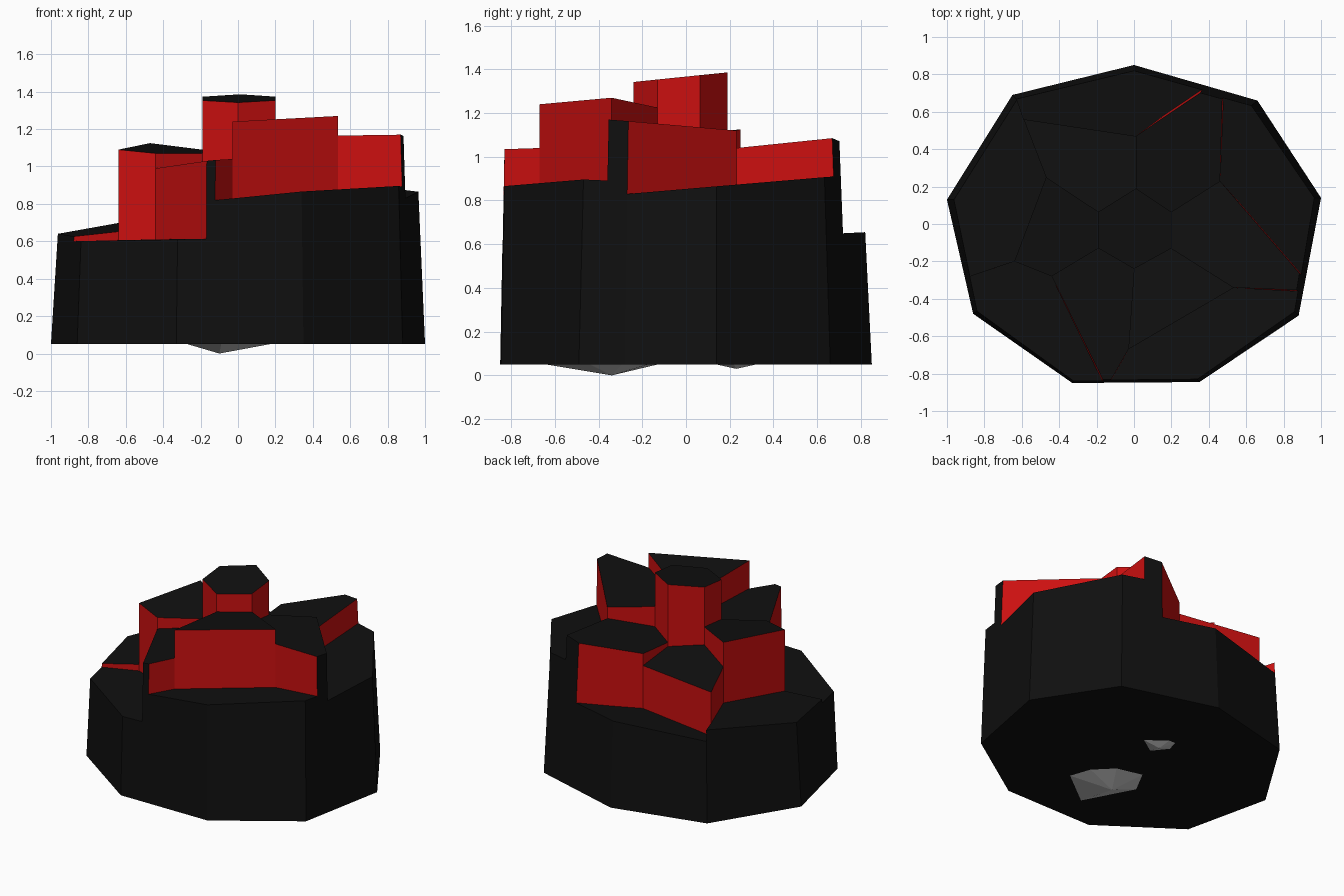
import bpy
import bmesh
from mathutils import Vector

if "Cube" in bpy.data.objects:
    bpy.data.objects.remove(bpy.data.objects["Cube"])

BASE_Z, RING_Z = 0.05, 0.85


def material(name, rgb):
    m = bpy.data.materials.new(name)
    m.diffuse_color = (*rgb, 1)
    m.use_nodes = True
    m.node_tree.nodes["Principled BSDF"].inputs["Base Color"].default_value = m.diffuse_color
    return m


black = material("black_shell", (0.005, 0.005, 0.005))
red = material("red_inside", (0.6, 0.005, 0.005))

# Nine-sided tapered outline: at the base and at RING_Z
low = [(0, .85), (.66, .66), (1, .14), (.88, -.49), (.35, -.845),
       (-.33, -.85), (-.86, -.48), (-1, .13), (-.65, .69)]
high = [(0, .81), (.63, .635), (.965, .14), (.86, -.47), (.34, -.83),
        (-.32, -.835), (-.83, -.46), (-.95, .13), (-.62, .66)]


def on_rim(i, j, t):
    return tuple(Vector(ring[i]).lerp(Vector(ring[j]), t) for ring in (low, high))


# Corner points: rim points carry a low and a high position, inner ones do not move
rim = {f"v{i}": on_rim(i, i, 0) for i in range(9)}
rim.update(C1=on_rim(3, 2, .18), C2=on_rim(3, 2, .33), G1=on_rim(1, 0, .24),
           G2=on_rim(1, 0, .43), A1=on_rim(5, 4, .23), A2=on_rim(5, 4, .30),
           W=on_rim(6, 7, .31))
inner = dict(h0=(0, -.24), h1=(.2, -.13), h2=(.2, .065), h3=(.01, .19),
             h4=(-.19, .065), h5=(-.19, -.13), a=(-.03, -.67), b=(.535, -.34),
             c=(.46, .23), d=(.01, .47), q=(-.59, .56), r=(-.47, .25),
             s=(-.64, -.2), t=(-.44, -.28))


def corner(key):
    if key in rim:
        return rim[key]
    p = Vector(inner[key])
    return p, p


def make_object(name, bm, mats):
    mesh = bpy.data.meshes.new(name)
    bmesh.ops.recalc_face_normals(bm, faces=bm.faces)
    bm.to_mesh(mesh)
    bm.free()
    for m in mats:
        mesh.materials.append(m)
    ob = bpy.data.objects.new(name, mesh)
    bpy.context.collection.objects.link(ob)
    return ob


def column(name, keys, heights):
    """Prism with a slanted top; heights gives z at three of its corners."""
    keys = keys.split()
    p0, p1, p2 = [Vector((*corner(k)[1], z)) for k, z in heights.items()]
    n = (p1 - p0).cross(p2 - p0)
    bm = bmesh.new()
    bottom, top = [], []
    for k in keys:
        lo, hi = corner(k)
        z = p0.z - (n.x * (hi.x - p0.x) + n.y * (hi.y - p0.y)) / n.z
        xy = lo.lerp(hi, (z - BASE_Z) / (RING_Z - BASE_Z))
        bottom.append(bm.verts.new((*lo, BASE_Z)))
        top.append(bm.verts.new((*xy, z)))
    bm.faces.new(top)
    bm.faces.new(bottom[::-1])
    for i, k in enumerate(keys):
        j = (i + 1) % len(keys)
        f = bm.faces.new((bottom[i], bottom[j], top[j], top[i]))
        f.material_index = 0 if k in rim and keys[j] in rim else 1
    make_object(name, bm, (black, red))


# Centre column and the six tall columns around it
column("center_column", "h0 h1 h2 h3 h4 h5", dict(h0=1.342, h3=1.386, h4=1.373))
column("front_column", "h5 t A1 A2 a h0", dict(t=.99, A1=1.03, a=1.04))
column("front_right_column", "h0 a b h1", dict(a=1.24, b=1.27, h1=1.225))
column("right_column", "h1 b C1 C2 c h2", dict(b=1.165, C1=1.17, c=1.12))
column("back_right_column", "h2 c G1 G2 d h3", dict(c=1.04, G1=1.085, d=1.0))
column("back_left_column", "h3 d q r h4", dict(d=.915, q=.92, r=.95))
column("left_column", "h4 r s t h5", dict(r=1.125, s=1.09, t=1.07))

# Lower blocks along the rim
column("rim_block_front_right", "a A2 v4 v3 C1 b", dict(A2=.82, v4=.866, v3=.896))
column("rim_block_right", "c C2 v2 v1 G1", dict(C2=.83, v2=.865, G1=.91))
column("rim_block_back", "d G2 v0 v8 q", dict(G2=.65, v0=.655, d=.61))
column("rim_block_left", "q v8 v7 W s r", dict(v7=.64, W=.626, s=.652))
column("rim_block_front_left", "s W v6 v5 A1 t", dict(W=.60, v5=.61, t=.61))


# Grey chips poking out underneath
def chip(name, outline, apex):
    bm = bmesh.new()
    ring = [bm.verts.new((x, y, BASE_Z)) for x, y in outline]
    tip = bm.verts.new(apex)
    bm.faces.new(ring)
    for i in range(len(ring)):
        bm.faces.new((ring[i], ring[(i + 1) % len(ring)], tip))
    make_object(name, bm, ())


chip("large_bottom_chip", [(.17, -.44), (.12, -.295), (0, -.175), (-.18, -.13),
                           (-.27, -.30), (-.09, -.64)], (-.1, -.34, 0))
chip("small_bottom_chip", [(.1, .22), (-.03, .32), (-.08, .32), (-.1, .24),
                           (-.02, .14)], (-.02, .23, .03))
